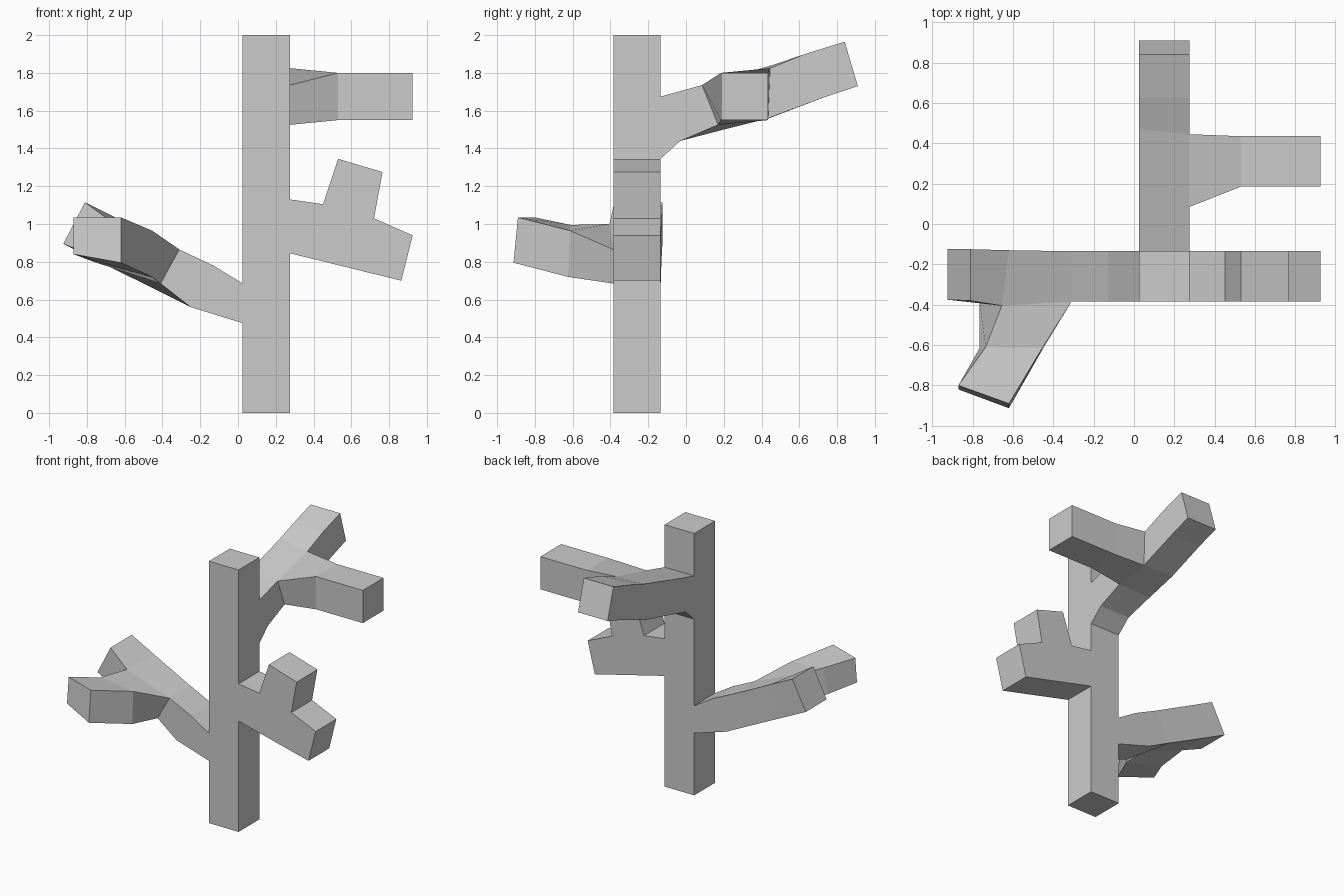
import bpy, bmesh


def loft(name, sections):
    """Closed solid through matching corner loops."""
    bm = bmesh.new()
    rings = [[bm.verts.new(p) for p in s] for s in sections]
    n = len(rings[0])
    for a, b in zip(rings, rings[1:]):
        for i in range(n):
            j = (i + 1) % n
            bm.faces.new((a[i], a[j], b[j], b[i]))
    bm.faces.new(rings[0])
    bm.faces.new(rings[-1])
    bmesh.ops.recalc_face_normals(bm, faces=bm.faces)
    me = bpy.data.meshes.new(name)
    bm.to_mesh(me)
    bm.free()
    ob = bpy.data.objects.new(name, me)
    bpy.context.collection.objects.link(ob)
    return ob


X0, X1 = 0.025, 0.275      # trunk sides
Y0, Y1 = -0.385, -0.135    # trunk front and back

# Trunk
loft("trunk", [[(X0, Y0, z), (X1, Y0, z), (X1, Y1, z), (X0, Y1, z)] for z in (0, 2)])

# Right branch with upward stub, one flat profile
profile = [(X1, 0.845), (0.865, 0.70), (0.925, 0.94), (0.72, 1.03),
           (0.765, 1.275), (0.53, 1.345), (0.45, 1.105), (X1, 1.13)]
loft("right_branch", [[(x, y, z) for x, z in profile] for y in (Y0, Y1)])

# Back branch: near top, near bottom, far bottom, far top as (y, z)
back = [((-0.135, 1.675), (-0.135, 1.345), (-0.135, 1.345), (-0.135, 1.675)),
        ((0.085, 1.735), (-0.03, 1.44), (-0.03, 1.44), (0.085, 1.735)),
        ((0.085, 1.735), (0.17, 1.525), (0.20, 1.50), (0.085, 1.735)),
        ((0.445, 1.825), (0.435, 1.56), (0.44, 1.56), (0.47, 1.845)),
        ((0.63, 1.90), (0.73, 1.67), (0.73, 1.67), (0.63, 1.90)),
        ((0.84, 1.965), (0.91, 1.73), (0.91, 1.73), (0.84, 1.965))]
back_sections = [[(x, y, z) for x, (y, z) in zip((X1, X1, X0, X0), s)] for s in back]
back_branch = loft("back_branch", back_sections)
bm = bmesh.new()
bm.from_mesh(back_branch.data)
bmesh.ops.remove_doubles(bm, verts=bm.verts, dist=0.0001)
bm.to_mesh(back_branch.data)
bm.free()

# Twig on the back branch
loft("back_twig", [
    [(X1, 0.085, 1.735), (X1, 0.17, 1.525), (X1, 0.435, 1.56), (X1, 0.445, 1.825)],
    *[[(x, 0.185, 1.80), (x, 0.185, 1.55), (x, 0.435, 1.55), (x, 0.435, 1.80)]
      for x in (0.53, 0.925)]])

# Left branch: front top, front bottom, back bottom, back top
loft("left_branch", [
    [(X0, Y0, 0.685), (X0, Y0, 0.475), (X0, Y1, 0.475), (X0, Y1, 0.685)],
    [(-0.13, Y0, 0.78), (-0.25, Y0, 0.56), (-0.25, Y1, 0.56), (-0.13, Y1, 0.78)],
    [(-0.31, Y0, 0.865), (-0.41, Y0, 0.685), (-0.43, Y1, 0.65), (-0.31, Y1, 0.865)],
    [(-0.655, -0.405, 1.0), (-0.765, -0.39, 0.83), (-0.74, -0.13, 0.803), (-0.62, -0.13, 1.02)],
    [(-0.81, -0.38, 1.115), (-0.925, -0.375, 0.895), (-0.925, -0.125, 0.895), (-0.81, -0.125, 1.115)]])

# Twig on the left branch
loft("left_twig", [
    [(-0.655, -0.405, 1.0), (-0.31, Y0, 0.865), (-0.41, Y0, 0.685), (-0.765, -0.39, 0.83)],
    [(-0.735, -0.61, 0.995), (-0.455, -0.615, 0.965), (-0.455, -0.625, 0.72), (-0.765, -0.615, 0.80)],
    [(-0.87, -0.80, 1.035), (-0.62, -0.89, 1.035), (-0.62, -0.913, 0.795), (-0.87, -0.82, 0.84)]])
